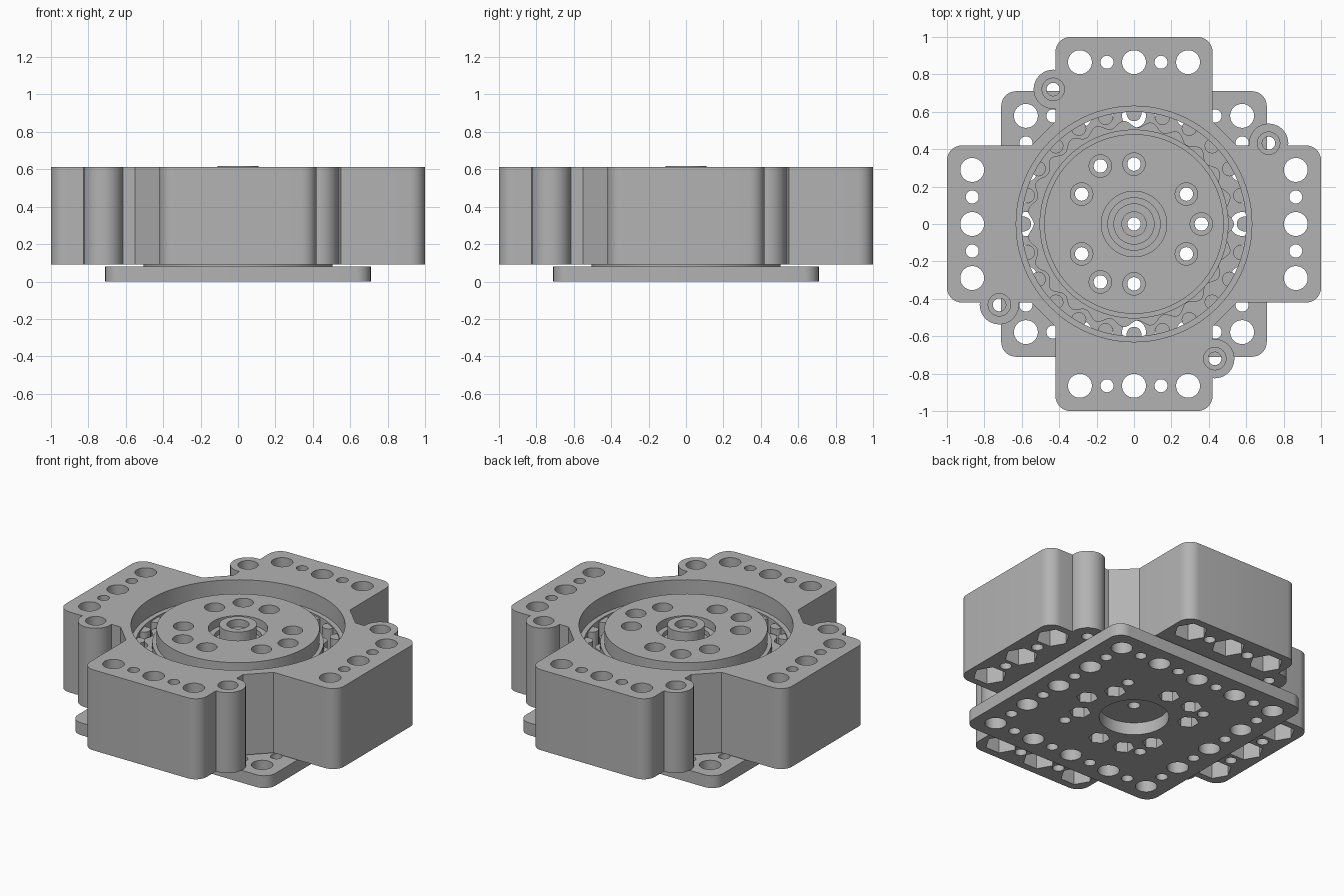
import bpy, bmesh, math
from math import cos, sin, pi, tau

if "Cube" in bpy.data.objects:
    bpy.data.objects.remove(bpy.data.objects["Cube"], do_unlink=True)

grey = bpy.data.materials.new("plain grey")
grey.use_nodes = True
grey.diffuse_color = (0.45, 0.45, 0.45, 1)
grey.node_tree.nodes["Principled BSDF"].inputs["Base Color"].default_value = (0.45, 0.45, 0.45, 1)


def finish(name, bm):
    bmesh.ops.recalc_face_normals(bm, faces=bm.faces)
    me = bpy.data.meshes.new(name)
    bm.to_mesh(me)
    bm.free()
    me.materials.append(grey)
    ob = bpy.data.objects.new(name, me)
    bpy.context.collection.objects.link(ob)
    return ob


def add_prism(bm, outline, z0, z1):
    low = [bm.verts.new((x, y, z0)) for x, y in outline]
    high = [bm.verts.new((x, y, z1)) for x, y in outline]
    bm.faces.new(low[::-1])
    bm.faces.new(high)
    n = len(low)
    for i in range(n):
        j = (i + 1) % n
        bm.faces.new((low[i], low[j], high[j], high[i]))


def circle(x, y, r, n=32, turn=0.0):
    return [(x + r * cos(turn + tau * i / n), y + r * sin(turn + tau * i / n)) for i in range(n)]


def prism(name, outline, z0, z1, round_from=None, radius=0.08):
    bm = bmesh.new()
    add_prism(bm, outline, z0, z1)
    if round_from:
        # round the vertical edges that lie far enough from the middle
        edges = [e for e in bm.edges
                 if abs(e.verts[0].co.z - e.verts[1].co.z) > 0.01
                 and e.verts[0].co.xy.length > round_from]
        bmesh.ops.bevel(bm, geom=edges, offset=radius, segments=8, profile=0.5, affect='EDGES')
    return finish(name, bm)


def posts(name, centres, r, z0, z1, n=32, turn=0.0):
    bm = bmesh.new()
    for x, y in centres:
        add_prism(bm, circle(x, y, r, n, turn), z0, z1)
    return finish(name, bm)


def lathe(name, profile, n=96):
    # closed ring section turned around the z axis
    bm = bmesh.new()
    rings = [[bm.verts.new((r * cos(tau * i / n), r * sin(tau * i / n), z)) for r, z in profile]
             for i in range(n)]
    m = len(profile)
    for i in range(n):
        a, b = rings[i], rings[(i + 1) % n]
        for k in range(m):
            bm.faces.new((a[k], b[k], b[(k + 1) % m], a[(k + 1) % m]))
    return finish(name, bm)


def combine(ob, tool, operation='DIFFERENCE'):
    mod = ob.modifiers.new("shape", 'BOOLEAN')
    mod.operation, mod.solver, mod.object = operation, 'EXACT', tool
    bpy.ops.object.select_all(action='DESELECT')
    bpy.context.view_layer.objects.active = ob
    ob.select_set(True)
    bpy.ops.object.modifier_apply(modifier=mod.name)
    bpy.data.objects.remove(tool, do_unlink=True)


def quarter_turns(points):
    out, pts = [], list(points)
    for _ in range(4):
        out += pts
        pts = [(-y, x) for x, y in pts]
    return out


PITCH = 0.289
BASE, TOP = 0.09, 0.613

# Cross-shaped housing with four screw lugs
housing = prism("housing", quarter_turns([(1, -0.42), (1, 0.42), (0.55, 0.42), (0.42, 0.55)]),
                BASE, TOP, round_from=0.9)
lugs = quarter_turns([(0.72, 0.432)])
combine(housing, posts("lugs", lugs, 0.105, BASE, TOP), 'UNION')
combine(housing, posts("bore", [(0, 0)], 0.6, -0.1, 0.8, 96))
combine(housing, posts("upper_bore", [(0, 0)], 0.63, 0.5, 0.8, 96))

# Housing holes with nut pockets underneath
large = quarter_turns([(0.865, k * PITCH) for k in (-1, 0, 1)])
small = quarter_turns([(0.865, k * PITCH) for k in (-0.5, 0.5)])
combine(housing, posts("nut_pockets", large, 0.1, 0, 0.25, 6))
combine(housing, posts("large_holes", large, 0.064, 0, 0.8))
combine(housing, posts("small_holes", small + lugs, 0.035, 0, 0.8, 24))
combine(housing, posts("lug_counterbores", lugs, 0.06, 0.52, 0.8))

# Ring of fixed pins inside the bore
PINS = 24
ring = [(0.59 * cos(tau * i / PINS), 0.59 * sin(tau * i / PINS)) for i in range(PINS)]
pins = posts("ring_pins", ring, 0.04, BASE + 0.01, 0.49, 20)

# Lobed disc that rolls against the pins
LOBES, STEPS = 23, 276
lobes = []
for i in range(STEPS):
    a = tau * i / STEPS
    r = 0.535 + 0.018 * cos(LOBES * a)
    lobes.append((r * cos(a) - 0.018, r * sin(a)))
disc = prism("lobed_disc", lobes, 0.11, 0.46)
combine(disc, posts("disc_middle", [(0, 0)], 0.46, 0, 0.8, 64))

# Output hub with raised central boss
hub = lathe("output_hub", [
    (0.035, 0.08), (0.505, 0.08), (0.505, 0.5), (0.48, 0.5), (0.48, 0.592),
    (0.175, 0.592), (0.175, 0.54), (0.14, 0.54), (0.14, 0.51), (0.11, 0.51),
    (0.11, 0.618), (0.065, 0.618), (0.065, 0.57), (0.035, 0.57)])
bolts = [(0.36, 0)]
for s in (1, -1):
    bolts += [(-0.18, 0.31 * s), (0, 0.32 * s), (0.28, 0.16 * s), (-0.28, 0.16 * s)]
combine(hub, posts("hub_holes", bolts, 0.036, 0, 0.8, 24))
combine(hub, posts("hub_counterbores", bolts, 0.06, 0.5, 0.8))

# Square base plate with its hole grid
plate = prism("base_plate", quarter_turns([(0.71, 0.71)]), 0, 0.08, round_from=0.5)
wide = quarter_turns([(2 * PITCH, k * PITCH) for k in (-1, 0, 1, 2)])
narrow = quarter_turns([(2 * PITCH, k * PITCH) for k in (-1.5, -0.5, 0.5, 1.5)] + [(PITCH, PITCH)])
combine(plate, posts("wide_holes", wide, 0.064, -0.1, 0.2))
combine(plate, posts("narrow_holes", narrow, 0.035, -0.1, 0.2, 24))
combine(plate, posts("plate_nut_pockets", bolts, 0.064, -0.1, 0.2, 6, pi / 6))
combine(plate, posts("plate_recess", [(0, 0)], 0.205, -0.1, 0.2, 64))

# Smooth round walls, keep edges sharp
bpy.ops.object.select_all(action='DESELECT')
for ob in (housing, pins, disc, hub, plate):
    ob.select_set(True)
bpy.context.view_layer.objects.active = housing
bpy.ops.object.shade_smooth_by_angle(angle=math.radians(30))
